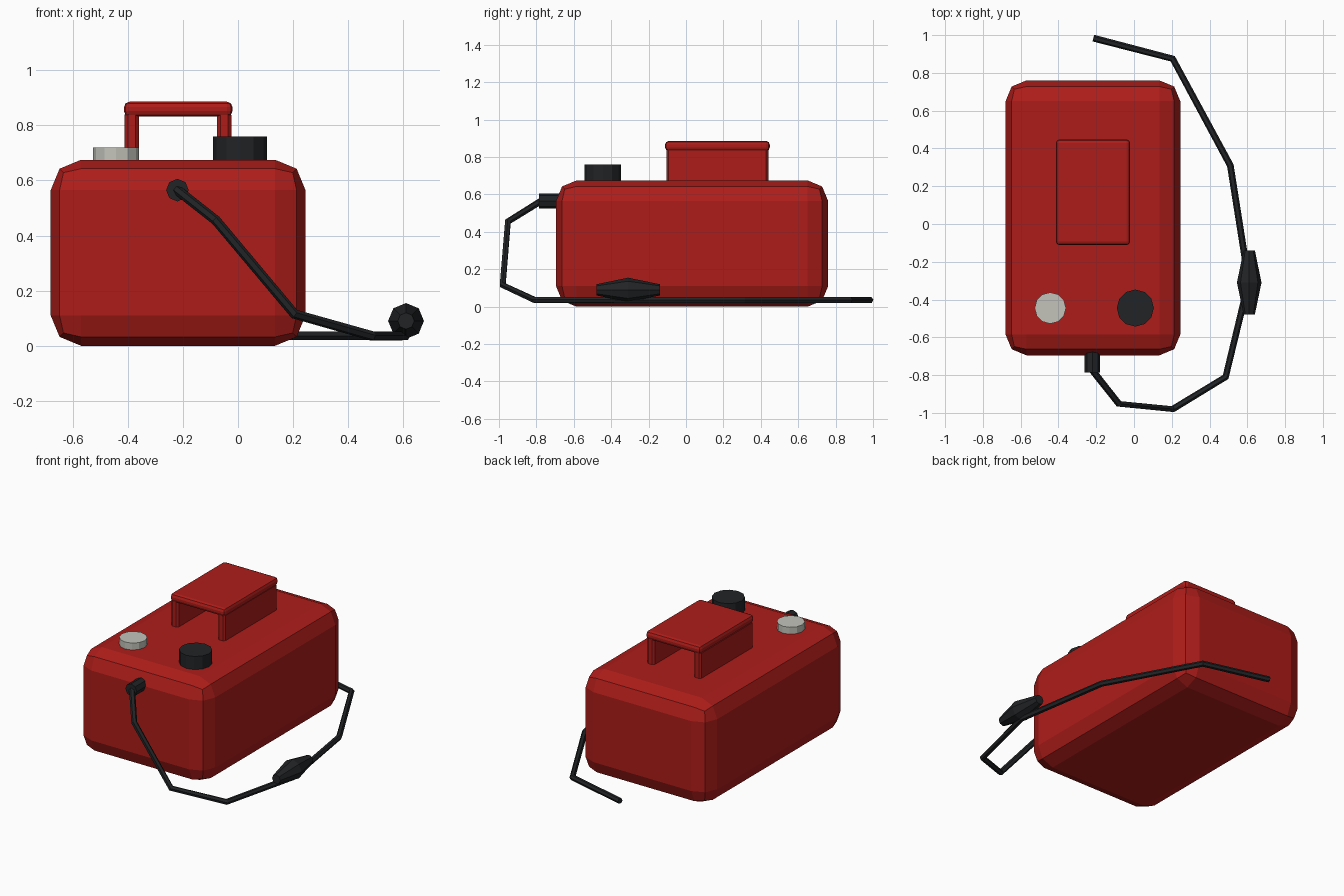
import bpy
from math import pi

if "Cube" in bpy.data.objects:
    bpy.data.objects.remove(bpy.data.objects["Cube"])


def paint(obj, name, color):
    mat = bpy.data.materials.get(name) or bpy.data.materials.new(name)
    mat.diffuse_color = (*color, 1)
    mat.use_nodes = True
    mat.node_tree.nodes["Principled BSDF"].inputs["Base Color"].default_value = mat.diffuse_color
    obj.data.materials.append(mat)


RED = ("red_paint", (0.42, 0.012, 0.01))
BLACK = ("black_rubber", (0.015, 0.017, 0.019))
SILVER = ("pale_metal", (0.55, 0.55, 0.5))


def box(name, lo, hi, bevel, segments):
    bpy.ops.mesh.primitive_cube_add(size=1, location=[(a + b) / 2 for a, b in zip(lo, hi)])
    obj = bpy.context.object
    obj.name = name
    obj.scale = [b - a for a, b in zip(lo, hi)]
    bpy.ops.object.transform_apply(location=False, rotation=False, scale=True)
    mod = obj.modifiers.new("rounded_edges", 'BEVEL')
    mod.width = bevel
    mod.segments = segments
    paint(obj, *RED)
    return obj


def cylinder(name, center, radius, depth, sides, mat, rotation=(0, 0, 0)):
    bpy.ops.mesh.primitive_cylinder_add(vertices=sides, radius=radius, depth=depth,
                                        location=center, rotation=rotation)
    obj = bpy.context.object
    obj.name = name
    paint(obj, *mat)
    return obj


# Tank body
box("tank_body", (-0.68, -0.695, 0), (0.245, 0.76, 0.675), 0.11, 2)

# Carry handle: two side walls and a top plate
box("handle_left_wall", (-0.412, -0.105, 0.64), (-0.36, 0.44, 0.85), 0.012, 1)
box("handle_right_wall", (-0.076, -0.105, 0.64), (-0.024, 0.44, 0.85), 0.012, 1)
box("handle_top", (-0.414, -0.112, 0.832), (-0.02, 0.448, 0.886), 0.02, 2)

# Filler cap, gauge cap and hose fitting
cylinder("filler_cap", (0.007, -0.445, 0.705), 0.098, 0.11, 12, BLACK)
cylinder("gauge_cap", (-0.443, -0.445, 0.69), 0.083, 0.06, 12, SILVER)
cylinder("hose_fitting", (-0.22, -0.73, 0.565), 0.041, 0.11, 8, BLACK, (pi / 2, 0, 0))

# Fuel hose
path = [(-0.22, -0.775, 0.565), (-0.08, -0.952, 0.455), (0.205, -0.98, 0.115),
        (0.485, -0.81, 0.036), (0.607, -0.305, 0.036), (0.51, 0.31, 0.036),
        (0.205, 0.875, 0.036), (-0.215, 0.984, 0.036)]
curve = bpy.data.curves.new("fuel_hose", 'CURVE')
curve.dimensions = '3D'
curve.bevel_depth = 0.018
curve.bevel_resolution = 1
curve.use_fill_caps = True
spline = curve.splines.new('POLY')
spline.use_smooth = False
spline.points.add(len(path) - 1)
for point, co in zip(spline.points, path):
    point.co = (*co, 1)
hose = bpy.data.objects.new("fuel_hose", curve)
bpy.context.collection.objects.link(hose)
paint(hose, *BLACK)

# Primer bulb: eight-sided, pinched at both ends
profile = [(-0.478, 0.03), (-0.42, 0.047), (-0.31, 0.065), (-0.2, 0.047), (-0.14, 0.03)]
profile = [profile[0], profile[2], profile[4]]
for name, (y0, r0), (y1, r1) in (("bulb_front", *profile[:2]), ("bulb_back", *profile[1:])):
    bpy.ops.mesh.primitive_cone_add(vertices=8, radius1=r1, radius2=r0, depth=y1 - y0,
                                    location=(0.61, (y0 + y1) / 2, 0.09),
                                    rotation=(pi / 2, 0, 0))
    bpy.context.object.name = name
    paint(bpy.context.object, *BLACK)
